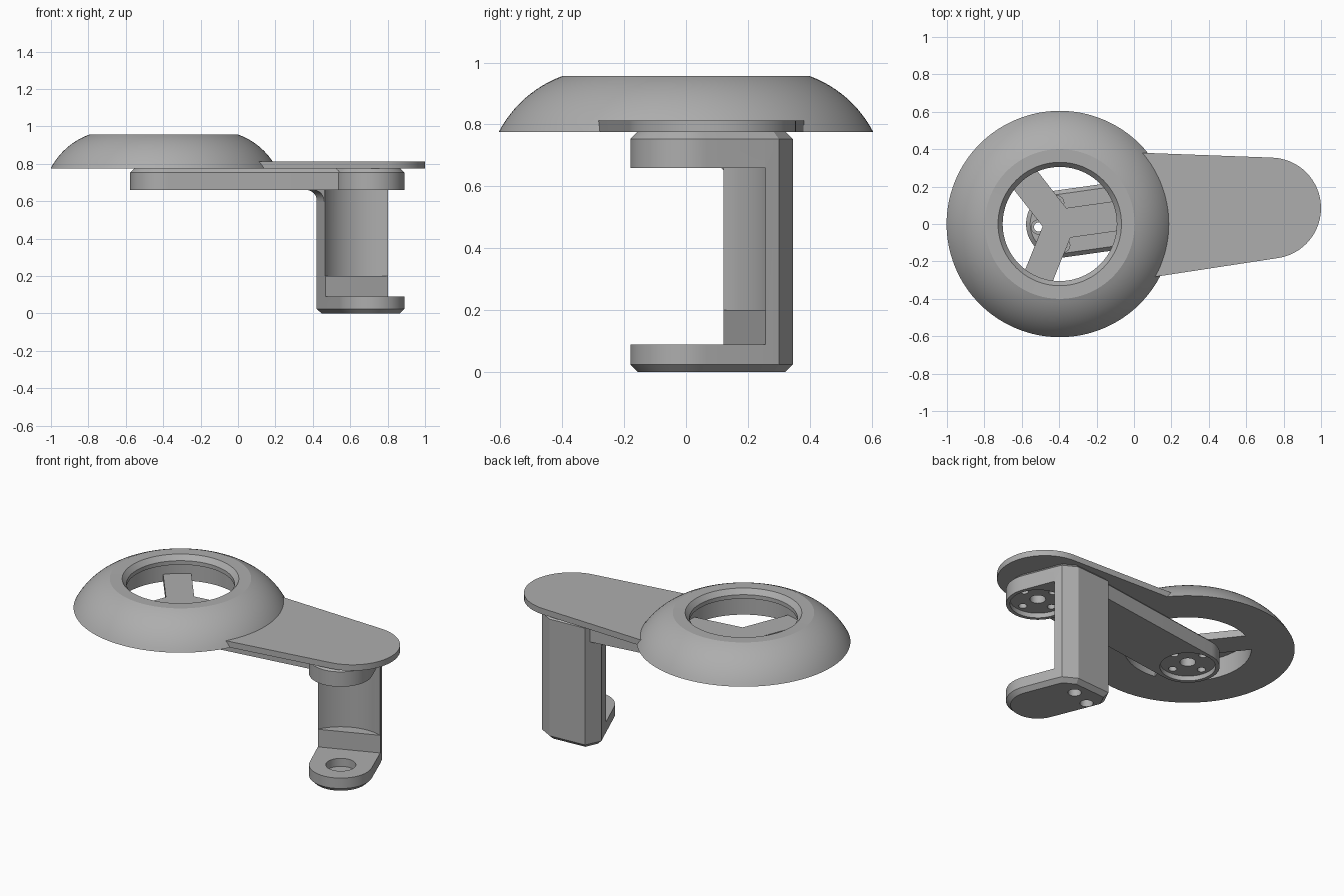
import bpy, bmesh
from math import radians, cos, sin, pi
from mathutils import Vector

cube = bpy.data.objects.get("Cube")
if cube:
    bpy.data.objects.remove(cube, do_unlink=True)

grey = bpy.data.materials.new("plain grey")
grey.use_nodes = True
COLOUR = (0.42, 0.42, 0.42, 1)
grey.diffuse_color = COLOUR
grey.node_tree.nodes["Principled BSDF"].inputs["Base Color"].default_value = COLOUR

HUB = Vector((-0.397, 0))      # ring and hub centre
PIVOT = Vector((0.71, 0))      # clamp centre
ARM_ANGLE = radians(8)
CLAMP_ANGLE = radians(22)
LINK_R = 0.18
LOW, HIGH = 0.66, 0.775        # link underside and top


def make(name, bm):
    bmesh.ops.recalc_face_normals(bm, faces=bm.faces)
    mesh = bpy.data.meshes.new(name)
    bm.to_mesh(mesh)
    bm.free()
    mesh.materials.append(grey)
    obj = bpy.data.objects.new(name, mesh)
    bpy.context.collection.objects.link(obj)
    return obj


def polar(centre, radius, angle):
    return centre + radius * Vector((cos(angle), sin(angle)))


def arc(centre, radius, start, end, steps=32):
    return [polar(centre, radius, start + (end - start) * i / steps) for i in range(steps + 1)]


def inset(points, d):
    """Mitred inset of a convex counter-clockwise outline."""
    result = []
    for i, p in enumerate(points):
        a = (p - points[i - 1]).normalized()
        b = (points[(i + 1) % len(points)] - p).normalized()
        na, nb = Vector((-a.y, a.x)), Vector((-b.y, b.x))
        result.append(p + (na + nb) * d / (1 + na.dot(nb)))
    return result


def prism(name, outline, z0, z1, bottom=0, top=0):
    """Extruded outline with optional chamfered bottom and top rims."""
    pts = [Vector(p) for p in outline]
    levels = [(z0, bottom)]
    if bottom:
        levels.append((z0 + bottom, 0))
    if top:
        levels.append((z1 - top, 0))
    levels.append((z1, top))
    bm = bmesh.new()
    rings = [[bm.verts.new((p.x, p.y, z)) for p in (inset(pts, d) if d else pts)] for z, d in levels]
    bm.faces.new(rings[0])
    bm.faces.new(rings[-1])
    n = len(pts)
    for lower, upper in zip(rings, rings[1:]):
        for i in range(n):
            j = (i + 1) % n
            bm.faces.new((lower[i], lower[j], upper[j], upper[i]))
    return make(name, bm)


def disc(centre, radius, z0, z1, steps=48):
    return prism("helper_cylinder", arc(Vector(centre), radius, 0, 2 * pi, steps)[:-1], z0, z1)


def combine(target, tool, operation):
    tool.hide_render = True
    mod = target.modifiers.new("combine", 'BOOLEAN')
    mod.operation, mod.solver, mod.object = operation, 'EXACT', tool
    bpy.context.view_layer.objects.active = target
    bpy.ops.object.modifier_apply(modifier=mod.name)
    bpy.data.objects.remove(tool, do_unlink=True)


# Clamp: full-height body, opened between foot and top, then hollowed along the spine
back = [(0.803, 0.256), (0.783, 0.30), (0.70, 0.345), (0.465, 0.33), (0.42, 0.235)]
front = arc(PIVOT, LINK_R, CLAMP_ANGLE - pi, CLAMP_ANGLE)
bracket = prism("bracket_arm", front + [Vector(p) for p in back], 0, HIGH, 0.025, 0.022)
v = Vector((cos(CLAMP_ANGLE), sin(CLAMP_ANGLE)))
u = Vector((-v.y, v.x))
opening = [PIVOT + v * a + u * b for a, b in ((-0.4, -0.4), (0.4, -0.4), (0.4, 0.203), (-0.4, 0.203))]
combine(bracket, prism("opening", opening, 0.09, LOW), 'DIFFERENCE')
combine(bracket, disc(PIVOT, 0.272, 0.2, LOW, 96), 'DIFFERENCE')

# Link bar from the clamp to the hub
along = Vector((cos(ARM_ANGLE), sin(ARM_ANGLE)))
across = Vector((-along.y, along.x))
end = HUB + along * 0.93
bar = arc(HUB, LINK_R, ARM_ANGLE + pi / 2, ARM_ANGLE + 1.5 * pi)
bar += [end - across * LINK_R, end + across * LINK_R]
combine(bracket, prism("link_bar", bar, LOW, HIGH, 0, 0.022), 'UNION')

# Recessed faces and bolt holes under both link ends
for centre in (HUB, PIVOT):
    combine(bracket, disc(centre, 0.158, LOW - 0.02, LOW + 0.03), 'DIFFERENCE')
    combine(bracket, disc(centre, 0.045, LOW, HIGH + 0.02), 'DIFFERENCE')
    for k in range(4):
        spot = polar(centre, 0.115, ARM_ANGLE + k * pi / 2)
        combine(bracket, disc(spot, 0.024, LOW, HIGH + 0.02, 20), 'DIFFERENCE')
        combine(bracket, disc(spot, 0.038, 0.72, HIGH + 0.02, 24), 'DIFFERENCE')

# Foot socket and the two holes beneath the spine
combine(bracket, disc(PIVOT, 0.085, 0.04, 0.12), 'DIFFERENCE')
for spot in ((0.64, 0.24), (0.51, 0.19)):
    combine(bracket, disc(spot, 0.038, -0.02, 0.06, 24), 'DIFFERENCE')

# Concave fillet where the bar meets the spine
bm = bmesh.new()
start, stop = Vector((0.46, 0.132)), Vector((0.422, 0.232))
profile = [(0.004, LOW + 0.004), (-0.06, LOW + 0.004)]
profile += [(-0.06 + 0.06 * sin(a), LOW - 0.06 + 0.06 * cos(a)) for a in (pi / 16 * i for i in range(9))]
profile.append((0.004, LOW - 0.06))
ends = [[bm.verts.new((p.x + dx * v.x, p.y + dx * v.y, z)) for dx, z in profile] for p in (start, stop)]
for ring in ends:
    bm.faces.new(ring)
for i in range(len(profile)):
    j = (i + 1) % len(profile)
    bm.faces.new((ends[0][i], ends[0][j], ends[1][j], ends[1][i]))
fillet = make("bracket_fillet", bm)

# Domed ring: closed section spun about the hub axis
section = [(0.36, HIGH)]
section += [(0.27 + 0.377 * cos(radians(a)), 0.602 + 0.377 * sin(radians(a)))
            for a in (27.3 + 42.5 * i / 12 for i in range(13))]
section += [(0.33, 0.955), (0.305, 0.925), (0.305, 0.90), (0.36, 0.90)]
bm = bmesh.new()
verts = [bm.verts.new((HUB.x + r, 0, z)) for r, z in section]
edges = [bm.edges.new((verts[i - 1], verts[i])) for i in range(len(verts))]
bmesh.ops.spin(bm, geom=verts + edges, cent=(HUB.x, 0, 0), axis=(0, 0, 1),
               angle=2 * pi, steps=128, use_merge=True)
bmesh.ops.remove_doubles(bm, verts=bm.verts, dist=1e-5)
ring = make("domed_ring", bm)

# Flat paddle with a rounded end, joined to the ring
tip = Vector((0.73, 0.085))
paddle = arc(tip, 0.27, radians(-82), radians(88))
paddle += [Vector((0.01, 0.382)), Vector((0.01, -0.298))]
combine(ring, prism("paddle", paddle, HIGH, 0.812), 'UNION')

# Three spokes meeting at the ring centre
spokes = None
for k in range(3):
    d = polar(Vector((0, 0)), 1, ARM_ANGLE + k * 2 * pi / 3)
    s = Vector((-d.y, d.x)) * 0.08
    shape = [HUB - d * 0.046 - s, HUB + d * 0.375 - s, HUB + d * 0.375 + s, HUB - d * 0.046 + s]
    spoke = prism("ring_spokes", shape, HIGH, 0.82)
    if spokes:
        combine(spokes, spoke, 'UNION')
    else:
        spokes = spoke

# Smooth round surfaces, keep edges sharp
for obj in (bracket, fillet, ring, spokes):
    bpy.ops.object.select_all(action='DESELECT')
    obj.select_set(True)
    bpy.context.view_layer.objects.active = obj
    bpy.ops.object.shade_smooth_by_angle(angle=radians(20))
